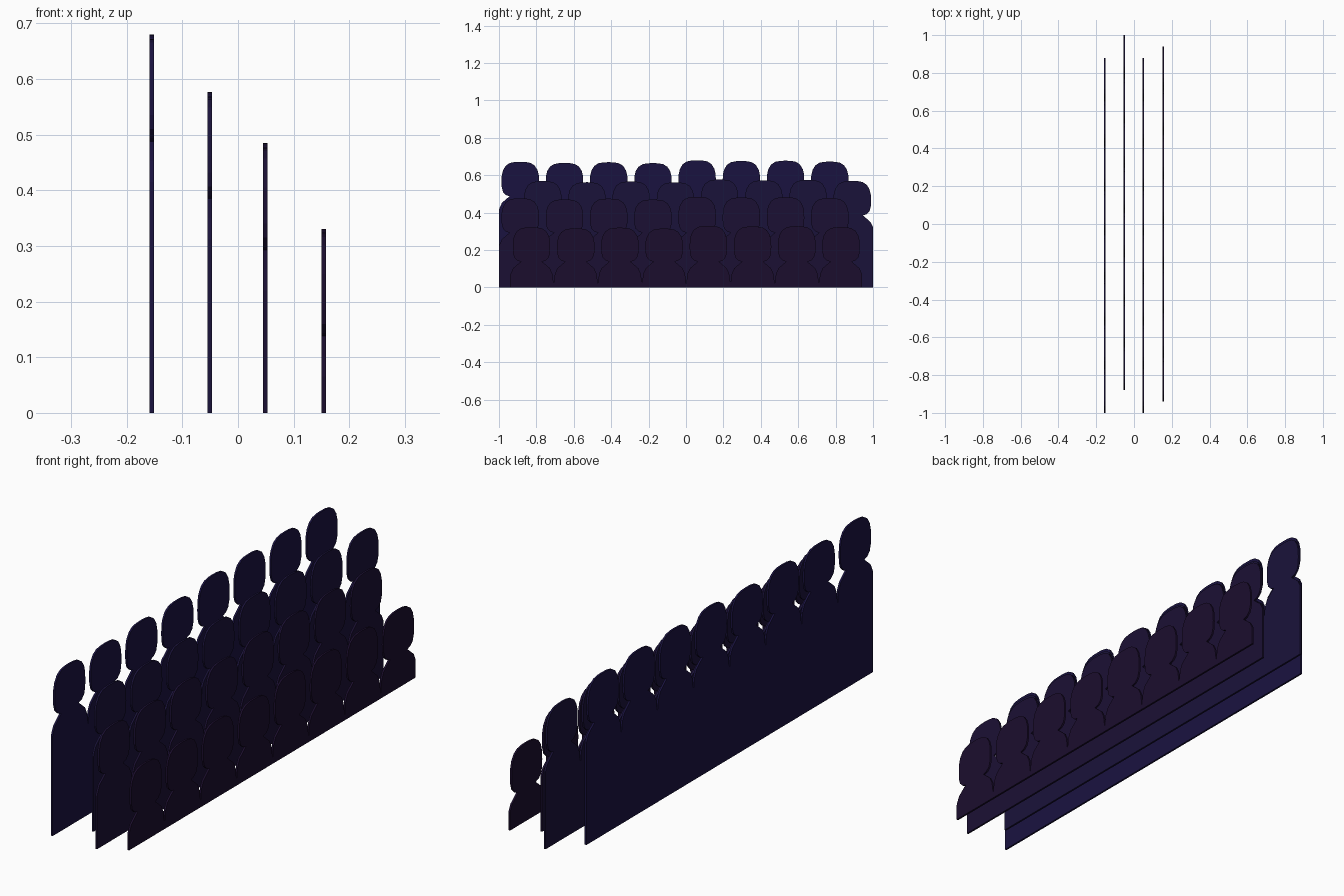
import bpy, bmesh

if "Cube" in bpy.data.objects:
    bpy.data.objects.remove(bpy.data.objects["Cube"])

THICK = 0.008
PITCH = 0.2364
HALF_LEN = 0.94
FIRST = -0.826
# height change of each figure's head top
HEAD_LIFT = [0.0, -0.006, -0.002, -0.007, 0.008, 0.004, 0.006, 0.001]

# right half of one spectator: slot, shoulder, neck, head (y offset, z)
HALF = [(0.116, 0.04), (0.111, 0.075), (0.098, 0.103), (0.076, 0.122),
        (0.057, 0.138), (0.076, 0.144), (0.092, 0.160), (0.099, 0.185),
        (0.1, 0.215), (0.099, 0.25), (0.092, 0.278), (0.077, 0.302),
        (0.055, 0.316), (0.028, 0.321), (0.0, 0.322)]


def outline():
    """Crowd silhouette running from left to right, then along the base."""
    pts = []
    for i, lift in enumerate(HEAD_LIFT):
        c = FIRST + i * PITCH
        left = [(-y, z) for y, z in HALF]
        right = HALF[-2::-1]
        for k, (y, z) in enumerate(left + right):
            z += lift * max(0, z - 0.14) / 0.18
            pts.append([c + y, z])
        if i < len(HEAD_LIFT) - 1:
            pts.append([c + PITCH / 2, 0.02])      # slot between figures
    # straight outer ends
    pts[0] = [-HALF_LEN, 0.065]
    pts[-1] = [HALF_LEN, 0.065]
    return pts


def crowd_row(name, x, dy, dz, color):
    bm = bmesh.new()
    pts = [(y + dy, z + dz) for y, z in outline()]
    pts += [(HALF_LEN + dy, 0), (-HALF_LEN + dy, 0)]
    face = bm.faces.new([bm.verts.new((x - THICK / 2, y, z)) for y, z in pts])
    ext = bmesh.ops.extrude_face_region(bm, geom=[face])
    moved = [g for g in ext["geom"] if isinstance(g, bmesh.types.BMVert)]
    bmesh.ops.translate(bm, verts=moved, vec=(THICK, 0, 0))
    bmesh.ops.triangulate(bm, faces=[f for f in bm.faces if len(f.verts) > 4])
    bmesh.ops.recalc_face_normals(bm, faces=bm.faces)
    me = bpy.data.meshes.new(name)
    bm.to_mesh(me)
    bm.free()
    mat = bpy.data.materials.new(name + "_color")
    mat.diffuse_color = (*color, 1)
    mat.use_nodes = True
    mat.node_tree.nodes["Principled BSDF"].inputs["Base Color"].default_value = mat.diffuse_color
    me.materials.append(mat)
    ob = bpy.data.objects.new(name, me)
    bpy.context.collection.objects.link(ob)


# four staggered rows, rising toward the back
crowd_row("crowd_row_back", -0.155, -0.06, 0.35, (0.010, 0.006, 0.051))
crowd_row("crowd_row_upper_middle", -0.051, 0.06, 0.247, (0.010, 0.006, 0.042))
crowd_row("crowd_row_lower_middle", 0.049, -0.06, 0.155, (0.011, 0.005, 0.034))
crowd_row("crowd_row_front", 0.154, 0.0, 0.0, (0.011, 0.004, 0.027))
